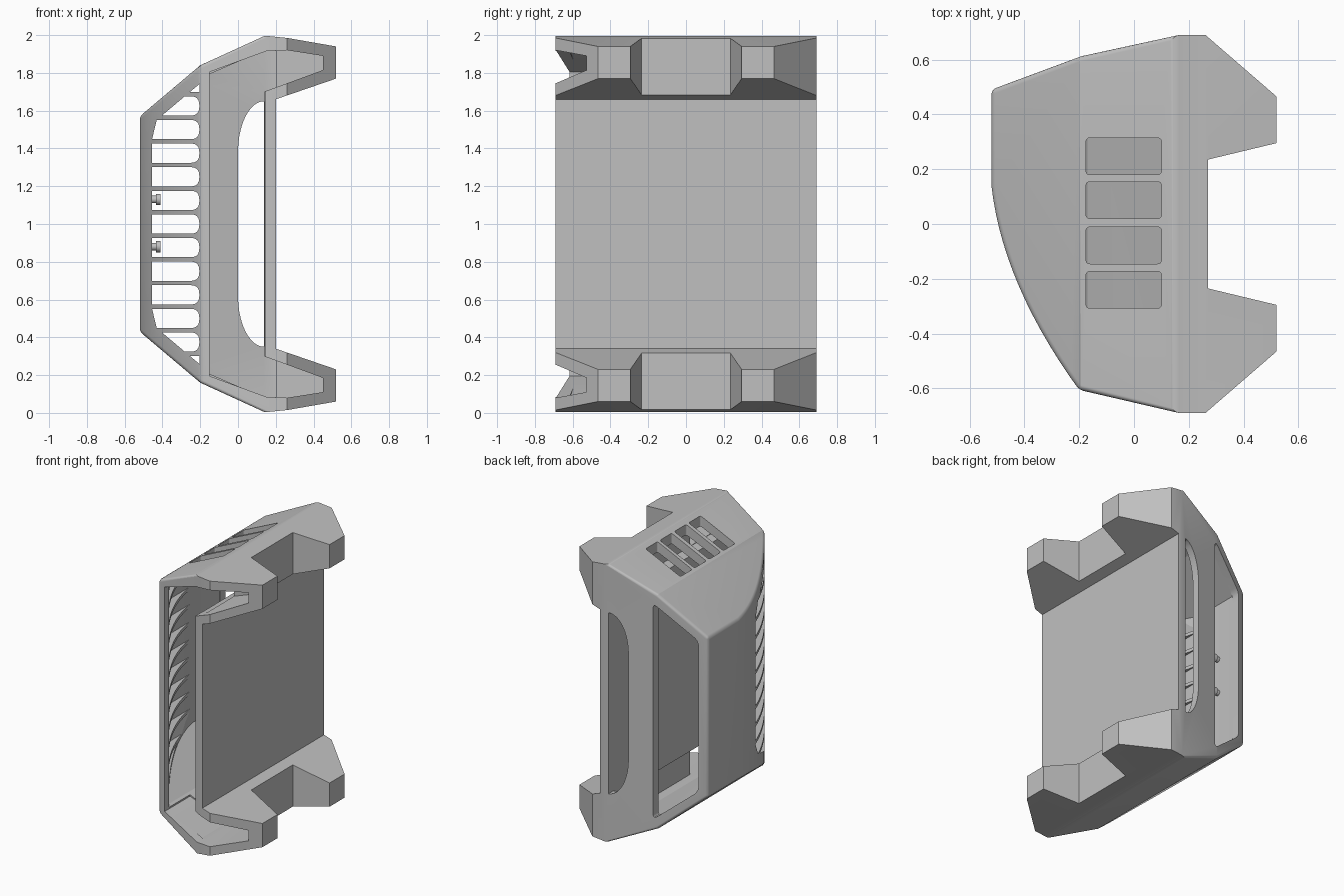
import bpy, bmesh, math
from mathutils import Vector

if "Cube" in bpy.data.objects:
    bpy.data.objects.remove(bpy.data.objects["Cube"])

grey = bpy.data.materials.new("light_grey")
grey.diffuse_color = (0.53, 0.53, 0.53, 1)
grey.use_nodes = True
grey.node_tree.nodes["Principled BSDF"].inputs["Base Color"].default_value = grey.diffuse_color


def prism(name, polys, axis, lo, hi):
    """Extrude 2D outlines: axis 'y' takes (x, z) points, axis 'z' takes (x, y)."""
    bm = bmesh.new()
    for pts in polys:
        place = (lambda p, d: (p[0], d, p[1])) if axis == 'y' else (lambda p, d: (p[0], p[1], d))
        a = [bm.verts.new(place(p, lo)) for p in pts]
        b = [bm.verts.new(place(p, hi)) for p in pts]
        bm.faces.new(a)
        bm.faces.new(b[::-1])
        for i in range(len(pts)):
            j = (i + 1) % len(pts)
            bm.faces.new((a[j], a[i], b[i], b[j]))
    bmesh.ops.recalc_face_normals(bm, faces=bm.faces)
    me = bpy.data.meshes.new(name)
    bm.to_mesh(me)
    bm.free()
    ob = bpy.data.objects.new(name, me)
    bpy.context.collection.objects.link(ob)
    me.materials.append(grey)
    return ob


def boolean(ob, other, op):
    m = ob.modifiers.new("bool", 'BOOLEAN')
    m.operation, m.solver, m.object = op, 'EXACT', other
    bpy.context.view_layer.objects.active = ob
    bpy.ops.object.modifier_apply(modifier=m.name)
    bpy.data.objects.remove(other)


def bezier(a, b, c, n):
    a, b, c = Vector(a), Vector(b), Vector(c)
    return [tuple(a * (1 - t) ** 2 + b * 2 * t * (1 - t) + c * t * t)
            for t in (i / n for i in range(n + 1))]


def rounded(pts, radii):
    out = []
    for i, p in enumerate(pts):
        r = radii[i] if isinstance(radii, list) else radii
        p, q, s = Vector(p), Vector(pts[i - 1]), Vector(pts[(i + 1) % len(pts)])
        if r == 0:
            out.append(tuple(p))
        else:
            out += bezier(p + (q - p).normalized() * r, p, p + (s - p).normalized() * r, 6)
    return out


def mirror_z(half):
    """Complete an (x, z) outline that is symmetric about z = 1."""
    return half + [(x, 2 - z) for x, z in reversed(half)]


# Outer body: side outline intersected with plan outline
shell = prism("guard_shell", [mirror_z([
    (-0.6, 1.5025), (-0.2, 1.84), (0.15, 2.0), (0.26, 1.985),
    (0.6, 1.926), (0.6, 1.7975), (0.2, 1.66)])], 'y', -0.9, 0.9)
plan = prism("plan", [
    [(-0.52, 0.49), (-0.2, 0.61), (0.15, 0.69), (0.26, 0.69), (0.52, 0.465), (0.52, 0.295),
     (0.27, 0.235), (0.27, -0.235), (0.52, -0.295), (0.52, -0.465), (0.26, -0.69), (0.15, -0.69)]
    + bezier((-0.2, -0.605), (-0.48, -0.22), (-0.52, 0.14), 14)], 'z', -0.3, 2.3)
boolean(shell, plan, 'INTERSECT')

# Soften the outer edges away from the claws
bm = bmesh.new()
bm.from_mesh(shell.data)
bmesh.ops.remove_doubles(bm, verts=bm.verts, dist=1e-4)
soft = [e for e in bm.edges if len(e.link_faces) == 2
        and all(v.co.x < 0.16 for v in e.verts) and e.calc_face_angle() > 0.4]
bmesh.ops.bevel(bm, geom=soft, offset=0.018, segments=7, profile=0.5,
                affect='EDGES', clamp_overlap=True)
bm.to_mesh(shell.data)
bm.free()

# Hollow interior
cavity = prism("cavity", [mirror_z([
    (-0.6, 1.422), (-0.17, 1.785), (0.14, 1.92), (0.2, 1.915), (0.2, 1.72), (0.14, 1.7)])],
    'y', -0.9, 0.9)
cavity_plan = prism("cavity_plan", [
    [(-0.46, 0.45), (-0.17, 0.555), (0.14, 0.63), (0.3, 0.63), (0.3, -0.64)]
    + bezier((-0.15, -0.57), (-0.425, -0.2), (-0.46, 0.14), 14)], 'z', -0.3, 2.3)
boolean(cavity, cavity_plan, 'INTERSECT')
boolean(shell, cavity, 'DIFFERENCE')

# Open front, reaching into the two front claws
boolean(shell, prism("front_opening", [mirror_z([
    (-0.15, 1.805), (0.15, 1.915), (0.26, 1.92), (0.45, 1.89),
    (0.45, 1.815), (0.26, 1.745), (0.142, 1.702)])], 'y', -0.9, -0.33), 'DIFFERENCE')

# Back window and back slot
window = rounded(mirror_z([(-0.458, 1.54), (-0.17, 1.775)]), 0.04)
arch = [(0.138 - 0.138 * math.sin(t), 1.38 + 0.27 * math.cos(t))
        for t in (i * math.pi / 20 for i in range(11))]
boolean(shell, prism("back_openings", [window, mirror_z(arch)], 'y', 0.35, 0.9), 'DIFFERENCE')

# Grille slots through the curved front-left wall
slots = []
for k in range(-6, 7):
    z0, z1 = 1 + 0.125 * abs(k) - 0.051, 1 + 0.125 * abs(k) + 0.051
    left = lambda z: max(-0.455, -0.455 + (z - 1.53) * 1.186)
    if abs(k) == 6:
        poly = [(left(z0), z0), (-0.205, z0), (-0.205, 1.74)]
    else:
        poly = rounded([(left(z0), z0), (-0.205, z0), (-0.205, z1), (left(z1), z1)],
                       [0, 0.045, 0.045, 0])
    slots.append(poly if k >= 0 else [(x, 2 - z) for x, z in poly])
boolean(shell, prism("grille_slots", slots, 'y', -0.9, 0.12), 'DIFFERENCE')

# Four vents in the top
vents = [rounded([(-0.175, y - 0.067), (0.1, y - 0.067), (0.1, y + 0.067), (-0.175, y + 0.067)], 0.015)
         for y in (-0.24, -0.078, 0.087, 0.247)]
boolean(shell, prism("top_vents", vents, 'z', 1.6, 2.3), 'DIFFERENCE')

bpy.ops.object.select_all(action='DESELECT')
shell.select_set(True)
bpy.context.view_layer.objects.active = shell
bpy.ops.object.shade_smooth_by_angle(angle=math.radians(14))

# Two small pegs on the inside of the left wall
for i, z in enumerate((0.88, 1.13)):
    for part, r, x0, x1 in (("stem", 0.02, -0.47, -0.43), ("head", 0.03, -0.435, -0.41)):
        bpy.ops.mesh.primitive_cylinder_add(vertices=16, radius=r, depth=x1 - x0,
                                            location=((x0 + x1) / 2, 0.3, z),
                                            rotation=(0, math.pi / 2, 0))
        peg = bpy.context.object
        peg.name = f"peg_{part}_{i + 1}"
        peg.data.materials.append(grey)
        bpy.ops.object.shade_smooth_by_angle(angle=math.radians(30))
